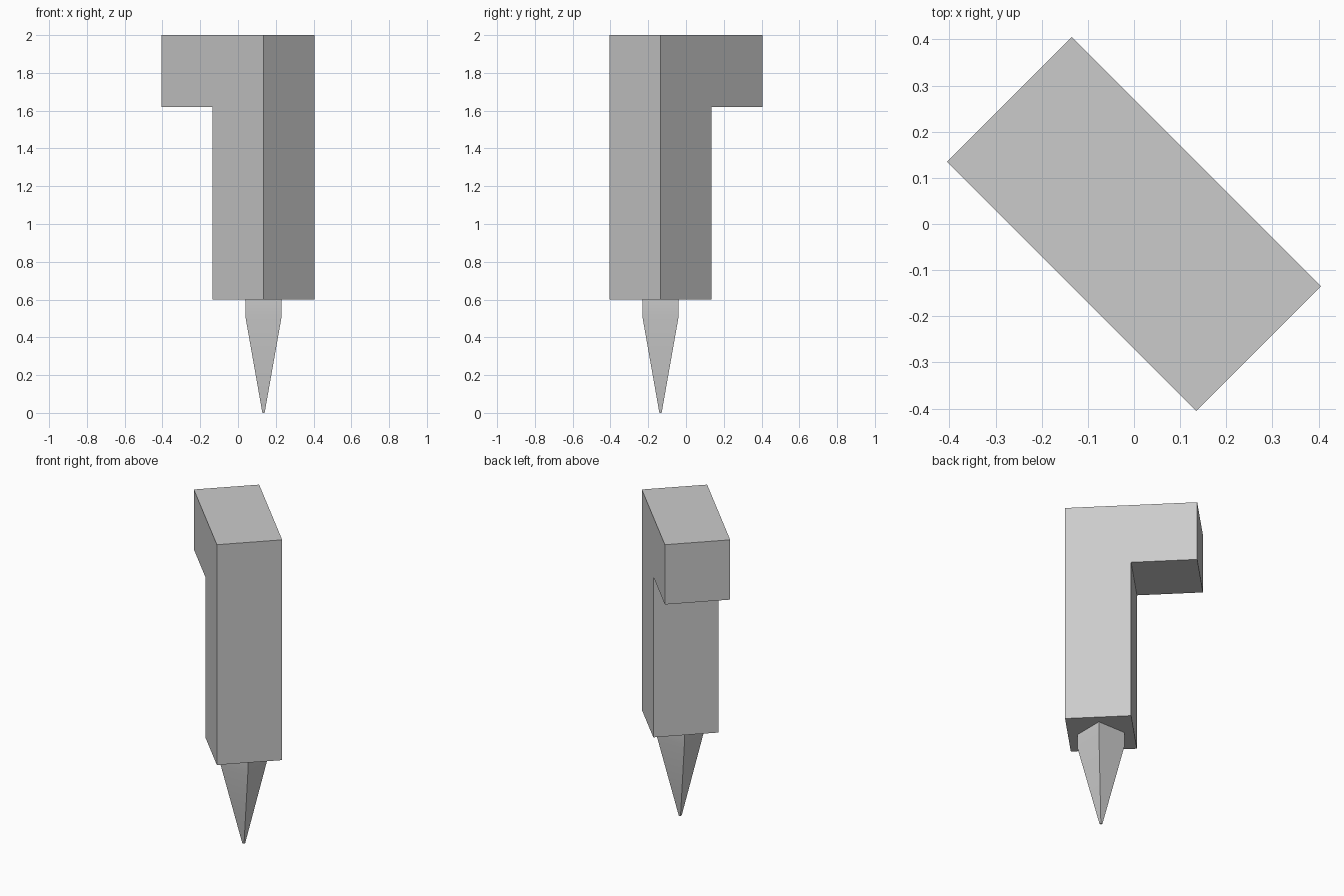
import bpy
import bmesh
import math
from mathutils import Matrix, Vector

cube = bpy.data.objects.get("Cube")
if cube:
    bpy.data.objects.remove(cube, do_unlink=True)

# Single light grey
grey = bpy.data.materials.new("light grey")
grey.use_nodes = True
colour = (0.6, 0.6, 0.6, 1)
grey.diffuse_color = colour
grey.node_tree.nodes["Principled BSDF"].inputs["Base Color"].default_value = colour

SIDE = 0.382          # width of the square bar
SPIKE_X = 0.135       # spike and post share this axis (x, -x)


def add_object(name, bm):
    bmesh.ops.recalc_face_normals(bm, faces=bm.faces)
    mesh = bpy.data.meshes.new(name)
    bm.to_mesh(mesh)
    bm.free()
    mesh.materials.append(grey)
    obj = bpy.data.objects.new(name, mesh)
    bpy.context.collection.objects.link(obj)
    return obj


# Hooked body: L profile extruded across its width, turned diagonally
bm = bmesh.new()
profile = [(-SIDE, 2), (SIDE, 2), (SIDE, 0.6), (0, 0.6), (0, 1.62), (-SIDE, 1.62)]
face = bm.faces.new([bm.verts.new((x, -SIDE / 2, z)) for x, z in profile])
extruded = bmesh.ops.extrude_face_region(bm, geom=[face])["geom"]
bmesh.ops.translate(bm, vec=Vector((0, SIDE, 0)),
                    verts=[g for g in extruded if isinstance(g, bmesh.types.BMVert)])
bmesh.ops.rotate(bm, verts=bm.verts, matrix=Matrix.Rotation(math.radians(-45), 3, "Z"))
add_object("hooked_body", bm)

# Square spike: tapering rings from the body down to a blunt tip
bm = bmesh.new()
rings = []
for half, z in [(0.006, 0), (0.096, 0.51), (0.096, 0.6)]:
    rings.append([bm.verts.new((SPIKE_X + sx * half, -SPIKE_X + sy * half, z))
                  for sx, sy in [(-1, -1), (1, -1), (1, 1), (-1, 1)]])
for low, high in zip(rings, rings[1:]):
    for i in range(4):
        j = (i + 1) % 4
        bm.faces.new((low[i], low[j], high[j], high[i]))
bm.faces.new(rings[0])
bm.faces.new(rings[-1])
spike = add_object("spike", bm)

# Soften only the shallow shoulder of the spike
bpy.ops.object.select_all(action="DESELECT")
spike.select_set(True)
bpy.context.view_layer.objects.active = spike
bpy.ops.object.shade_smooth_by_angle(angle=math.radians(30))
